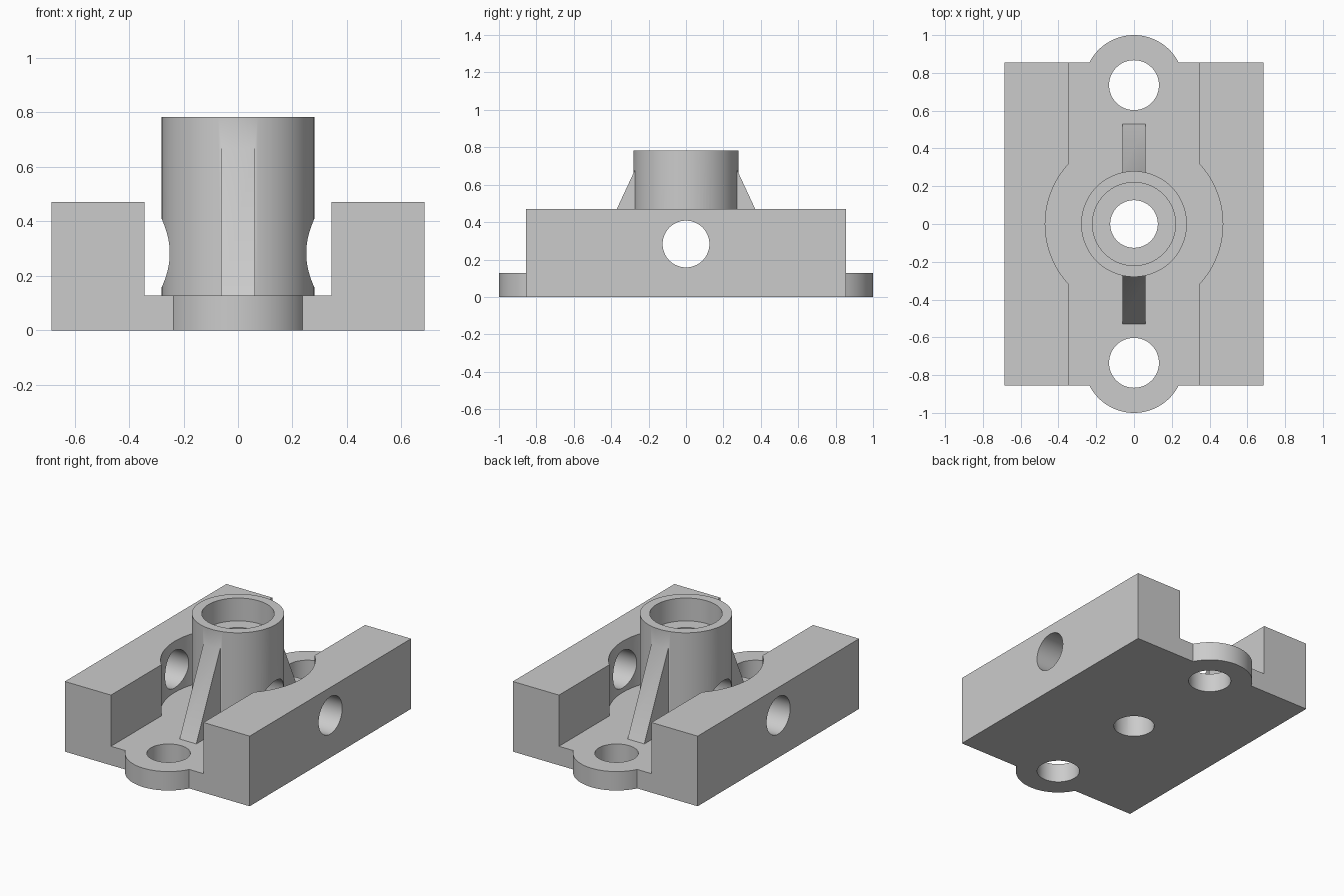
import bpy, bmesh
from math import pi, sin, cos, asin, acos
from mathutils import Matrix

if "Cube" in bpy.data.objects:
    bpy.data.objects.remove(bpy.data.objects["Cube"])

SIDEWAYS = Matrix(((0, 0, 1, 0), (1, 0, 0, 0), (0, 1, 0, 0), (0, 0, 0, 1)))  # profile in YZ, depth along x


def arc(cx, cy, r, a0, a1, n=32):
    return [(cx + r * cos(a0 + (a1 - a0) * i / n), cy + r * sin(a0 + (a1 - a0) * i / n))
            for i in range(n + 1)]


def circle(cx, cy, r, n=96):
    return arc(cx, cy, r, 0, 2 * pi, n)[:-1]


def prism(name, pts, lo, hi, matrix=None):
    bm = bmesh.new()
    face = bm.faces.new([bm.verts.new((x, y, lo)) for x, y in pts])
    ext = bmesh.ops.extrude_face_region(bm, geom=[face], use_keep_orig=True)
    bmesh.ops.translate(bm, vec=(0, 0, hi - lo),
                        verts=[v for v in ext["geom"] if isinstance(v, bmesh.types.BMVert)])
    if matrix:
        bm.transform(matrix)
    bmesh.ops.recalc_face_normals(bm, faces=bm.faces)
    mesh = bpy.data.meshes.new(name)
    bm.to_mesh(mesh)
    bm.free()
    obj = bpy.data.objects.new(name, mesh)
    bpy.context.collection.objects.link(obj)
    return obj


def combine(body, other, operation):
    mod = body.modifiers.new(other.name, 'BOOLEAN')
    mod.operation, mod.solver, mod.object = operation, 'EXACT', other
    bpy.context.view_layer.objects.active = body
    bpy.ops.object.modifier_apply(modifier=mod.name)
    bpy.data.objects.remove(other)


W, D, FLOOR, TOP = 0.685, 0.855, 0.127, 0.47
LUG_Y, LUG_R = 0.735, 0.265

# Block with rounded mounting lugs front and back
a = asin((D - LUG_Y) / LUG_R)
outline = ([(W, -D), (W, D)] + arc(0, LUG_Y, LUG_R, a, pi - a)
           + [(-W, D), (-W, -D)] + arc(0, -LUG_Y, LUG_R, pi + a, 2 * pi - a))
body = prism("bearing_block", outline, 0, TOP)

# Channel between the rails, widened round the boss
S, R = 0.343, 0.47
b = acos(S / R)
channel = ([(S, -1.2)] + arc(0, 0, R, -b, b) + [(S, 1.2), (-S, 1.2)]
           + arc(0, 0, R, pi - b, pi + b) + [(-S, -1.2)])
combine(body, prism("channel_cutter", channel, FLOOR, 1), 'DIFFERENCE')

# Central boss and its two sloping ribs
combine(body, prism("boss", circle(0, 0, 0.28), 0.06, 0.783), 'UNION')
for s in (-1, 1):
    rib = [(s * 0.25, 0.1), (s * 0.5426, 0.1), (s * 0.25, 0.728)]
    combine(body, prism("rib", rib, -0.062, 0.062, SIDEWAYS), 'UNION')

# Bore, counterbore, lug holes and cross hole
combine(body, prism("bore_cutter", circle(0, 0, 0.126), -0.2, 1), 'DIFFERENCE')
combine(body, prism("counterbore_cutter", circle(0, 0, 0.22), 0.63, 1), 'DIFFERENCE')
for s in (-1, 1):
    combine(body, prism("lug_hole_cutter", circle(0, s * LUG_Y, 0.132), -0.2, 1), 'DIFFERENCE')
combine(body, prism("cross_hole_cutter", circle(0, 0.283, 0.125), -1, 1, SIDEWAYS), 'DIFFERENCE')

# Smooth round walls, sharp edges
body.select_set(True)
bpy.context.view_layer.objects.active = body
bpy.ops.object.shade_smooth_by_angle(angle=0.5)
